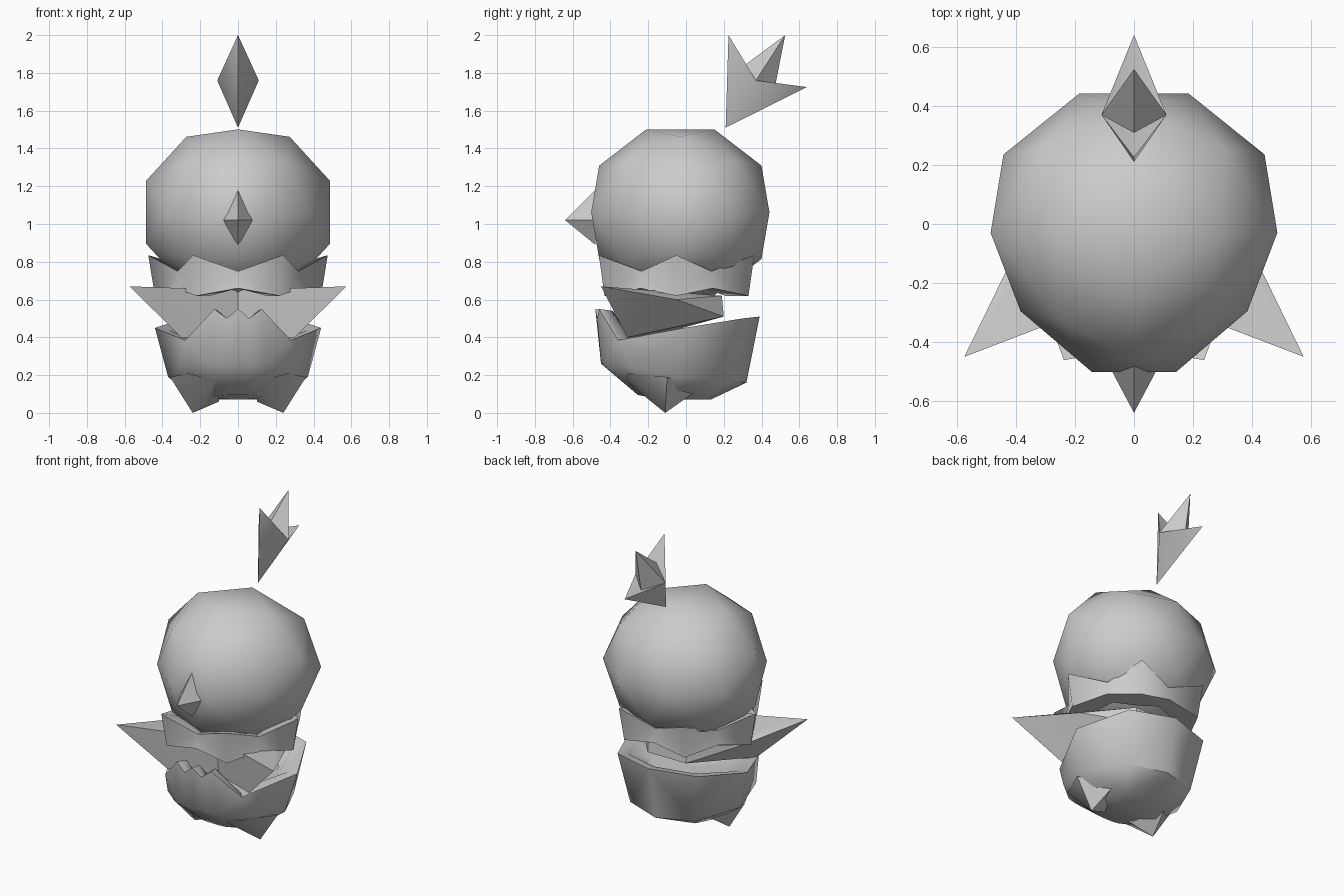
import bpy, bmesh, math
from mathutils import Vector

if "Cube" in bpy.data.objects:
    bpy.data.objects.remove(bpy.data.objects["Cube"], do_unlink=True)

grey = bpy.data.materials.new("plain_grey")
grey.use_nodes = True
tone = (0.6, 0.6, 0.6, 1)
grey.diffuse_color = tone
grey.node_tree.nodes["Principled BSDF"].inputs["Base Color"].default_value = tone


def finish(name, bm, angle=50):
    """Turn a bmesh into a shaded, coloured object."""
    bmesh.ops.recalc_face_normals(bm, faces=bm.faces)
    mesh = bpy.data.meshes.new(name)
    bm.to_mesh(mesh)
    bm.free()
    mesh.materials.append(grey)
    obj = bpy.data.objects.new(name, mesh)
    bpy.context.collection.objects.link(obj)
    bpy.ops.object.select_all(action="DESELECT")
    obj.select_set(True)
    bpy.context.view_layer.objects.active = obj
    bpy.ops.object.shade_smooth_by_angle(angle=math.radians(angle))
    return obj


def hull(name, points, angle=50):
    """Wrap a convex skin around a few points."""
    bm = bmesh.new()
    for p in points:
        bm.verts.new(p)
    out = bmesh.ops.convex_hull(bm, input=bm.verts)
    spare = {v for v in out["geom_interior"] if isinstance(v, bmesh.types.BMVert)}
    bmesh.ops.delete(bm, geom=list(spare), context="VERTS")
    return finish(name, bm, angle)


def loft(name, rings, closed=False, cap=False, angle=50):
    """Bridge closed rings with equal point counts."""
    bm = bmesh.new()
    loops = [[bm.verts.new(p) for p in ring] for ring in rings]
    pairs = list(zip(loops, loops[1:]))
    if closed:
        pairs.append((loops[-1], loops[0]))
    for a, b in pairs:
        for i in range(len(a)):
            j = (i + 1) % len(a)
            bm.faces.new((a[i], a[j], b[j], b[i]))
    if cap:
        for loop in (loops[0], loops[-1]):
            bmesh.ops.poke(bm, faces=[bm.faces.new(loop)])
    bmesh.ops.triangulate(bm, faces=bm.faces)
    return finish(name, bm, angle)


def mirrored(half):
    """Complete a half ring whose first and last points lie on the middle."""
    return half + [(-x, y, z) for x, y, z in half[-2:0:-1]]


def both_sides(points):
    return points + [(-x, y, z) for x, y, z in points if x]


# Head: sixty-sided ball, narrowed toward the face
phi = (1 + math.sqrt(5)) / 2
signs = (-1, 1)
directions = [Vector((a, b, c)) for a in signs for b in signs for c in signs]
for a in signs:
    for b in signs:
        for p in ((0, a / phi, b * phi), (0, a * phi, b)):
            directions += [Vector(p[k:] + p[:k]) for k in range(3)]
head_points = []
for d in directions:
    d.normalize()
    taper = 1 - 0.25 * max(0, -d.y)
    head_points.append((0.52 * d.x * taper, 0.505 * d.y - 0.03, 0.47 * d.z + 1.062))
hull("head", head_points, 180)

# Beak
hull("beak", both_sides([(0, -0.64, 1.02), (0.09, -0.47, 1.02),
                         (0, -0.48, 0.89), (0, -0.46, 1.2)]), 30)


# Collar: six-pointed zigzag band
def star(tip, dip, tip_z, dip_z):
    ring = []
    for i in range(12):
        r, z = (dip, dip_z) if i % 2 else (tip, tip_z)
        t = math.radians(30 * i)
        ring.append((r * math.cos(t), r * math.sin(t) - 0.05, z))
    return ring


loft("collar", [star(0.475, 0.37, 0.835, 0.75), star(0.44, 0.385, 0.62, 0.66),
                star(0.3, 0.28, 0.62, 0.66), star(0.36, 0.3, 0.8, 0.74)],
     closed=True, angle=75)

# Neck with a pointed wing on each side
for side, word in ((1, "left"), (-1, "right")):
    wing = [(0.575, -0.45, 0.67), (0, -0.23, 0.65), (0.38, -0.05, 0.6),
            (0.3, -0.31, 0.4), (0, -0.2, 0.4), (0.14, 0.2, 0.51),
            (0.14, 0.19, 0.62), (0, 0.2, 0.51), (0, 0.19, 0.62)]
    hull(word + "_wing", [(side * x, y, z) for x, y, z in wing], 35)

# Body: open shell with a toothed front rim
rim = [(0, -0.48, 0.55), (0.06, -0.47, 0.5), (0.125, -0.46, 0.55),
       (0.28, -0.36, 0.385), (0.44, -0.01, 0.45), (0.29, 0.3, 0.5), (0, 0.39, 0.51)]
middle = [(0, -0.45, 0.26), (0.08, -0.45, 0.26), (0.15, -0.43, 0.26),
          (0.31, -0.29, 0.24), (0.37, -0.04, 0.19), (0.24, 0.24, 0.17), (0, 0.32, 0.16)]
base = [(x * 0.55, y * 0.5 - 0.03, 0.07 + 0.1 * max(0, -y - 0.2)) for x, y, z in middle]
lip = [(x * 0.84, y * 0.84, z - 0.01) for x, y, z in rim]
floor = [(x * 0.6, y * 0.6, 0.36) for x, y, z in rim]
loft("body", [mirrored(r) for r in (floor, lip, rim, middle, base)], cap=True)

# Feet: short spikes under the body
foot = [(0.24, -0.11, 0), (0.1, -0.15, 0.06), (0.36, -0.1, 0.19),
        (0.26, -0.31, 0.21), (0.12, -0.32, 0.17), (0.2, 0.06, 0.12)]
for side, word in ((1, "left"), (-1, "right")):
    hull(word + "_foot", [(side * x, y, z) for x, y, z in foot])

# Crest: three-pointed floating plume, thickest at its middle
outline = [(0.21, 1.51), (0.225, 2), (0.31, 1.84), (0.525, 2), (0.47, 1.72), (0.64, 1.725)]
bm = bmesh.new()
edge = [bm.verts.new((0, y, z)) for y, z in outline]
for side in signs:
    peak = bm.verts.new((side * 0.11, 0.37, 1.76))
    for a, b in zip(edge, edge[1:] + edge[:1]):
        bm.faces.new((a, b, peak))
finish("crest", bm, 80)
